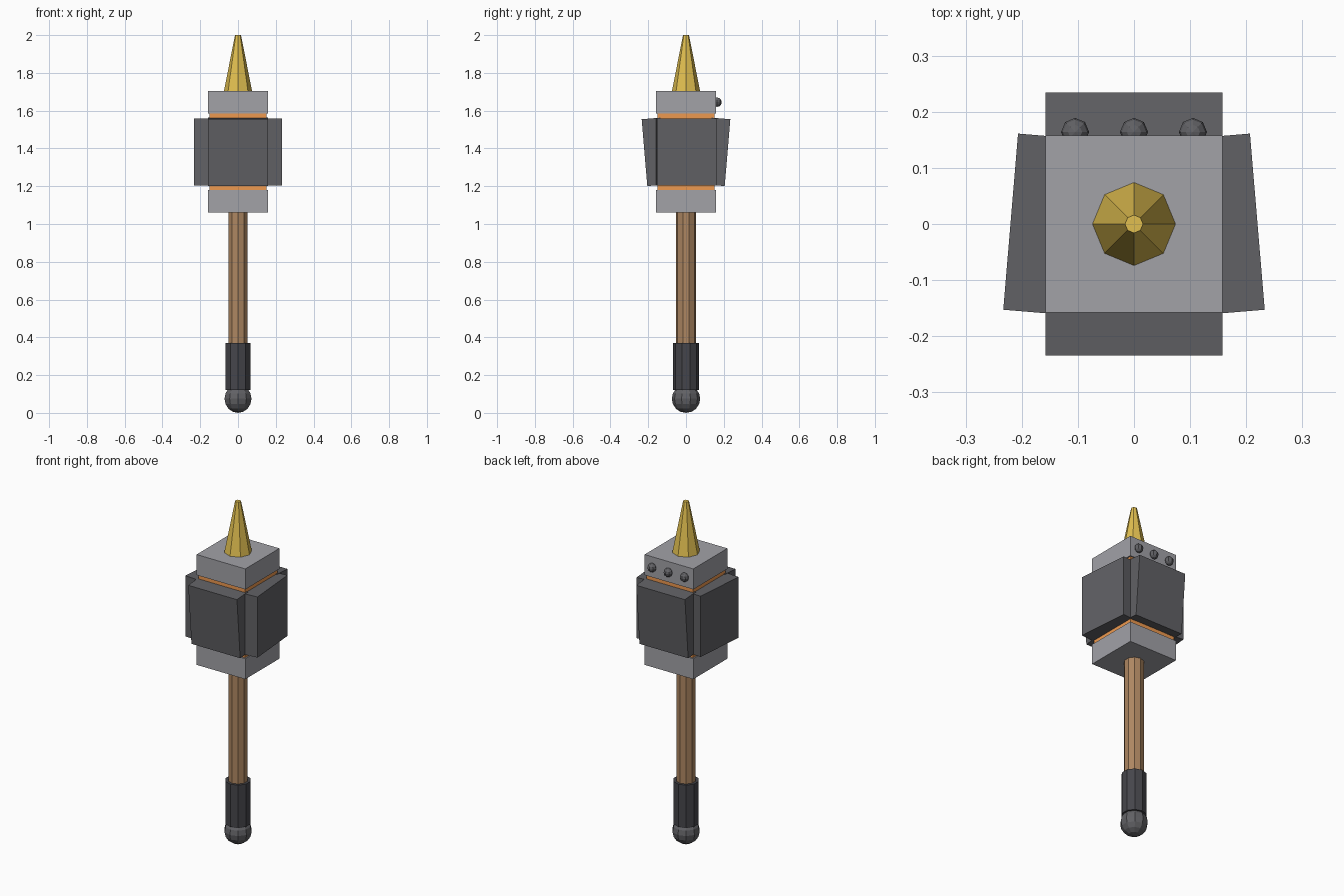
import bpy
from math import radians

if "Cube" in bpy.data.objects:
    bpy.data.objects.remove(bpy.data.objects["Cube"])


def material(name, rgb):
    m = bpy.data.materials.new(name)
    m.diffuse_color = (*rgb, 1)
    m.use_nodes = True
    m.node_tree.nodes["Principled BSDF"].inputs["Base Color"].default_value = m.diffuse_color
    return m


WOOD = material("wood", (0.42, 0.24, 0.12))
LEATHER = material("dark_wrap", (0.06, 0.06, 0.07))
DARK = material("dark_metal", (0.12, 0.12, 0.13))
LIGHT = material("light_metal", (0.36, 0.36, 0.39))
GLOW = material("orange", (0.85, 0.32, 0.08))
GOLD = material("gold", (0.75, 0.52, 0.08))


def finish(name, mat):
    ob = bpy.context.object
    ob.name = name
    ob.data.materials.append(mat)
    return ob


def box(name, loc, size, mat, rot=(0, 0, 0)):
    bpy.ops.mesh.primitive_cube_add(size=1, location=loc, rotation=rot)
    ob = finish(name, mat)
    ob.scale = size
    return ob


def shaft(name, z0, z1, r0, r1, sides, mat):
    bpy.ops.mesh.primitive_cone_add(vertices=sides, radius1=r0, radius2=r1,
                                    depth=z1 - z0, location=(0, 0, (z0 + z1) / 2))
    return finish(name, mat)


def ball(name, loc, r, segments, rings, mat):
    bpy.ops.mesh.primitive_uv_sphere_add(segments=segments, ring_count=rings,
                                         radius=r, location=loc)
    return finish(name, mat)


# Handle, grip and pommel
ball("pommel", (0, 0, 0.075), 0.075, 10, 8, DARK)
shaft("grip", 0.12, 0.37, 0.069, 0.069, 10, LEATHER)
shaft("handle", 0.10, 1.08, 0.054, 0.054, 10, WOOD)

# Head: core between two square collars
box("core", (0, 0, 1.383), (0.30, 0.30, 0.42), GLOW)
box("lower_collar", (0, 0, 1.12), (0.315, 0.315, 0.12), LIGHT)
box("upper_collar", (0, 0, 1.645), (0.315, 0.315, 0.12), LIGHT)

# Plates: front and back lean outward, sides are turned about the vertical
tilt = radians(4.8)
for s, fb, lr in ((-1, "front", "left"), (1, "back", "right")):
    box(fb + "_plate", (0, s * 0.17, 1.382), (0.315, 0.10, 0.355), DARK,
        (-s * tilt, 0, 0))
    box(lr + "_plate", (s * 0.17, 0, 1.382), (0.10, 0.315, 0.355), DARK,
        (0, 0, s * tilt))

# Rivets on the back of the upper collar
for i in (-1, 0, 1):
    ball(f"rivet_{i + 2}", (i * 0.105, 0.164, 1.645), 0.025, 8, 6, DARK)

# Top spike
shaft("spike", 1.705, 2.0, 0.074, 0.016, 8, GOLD)
